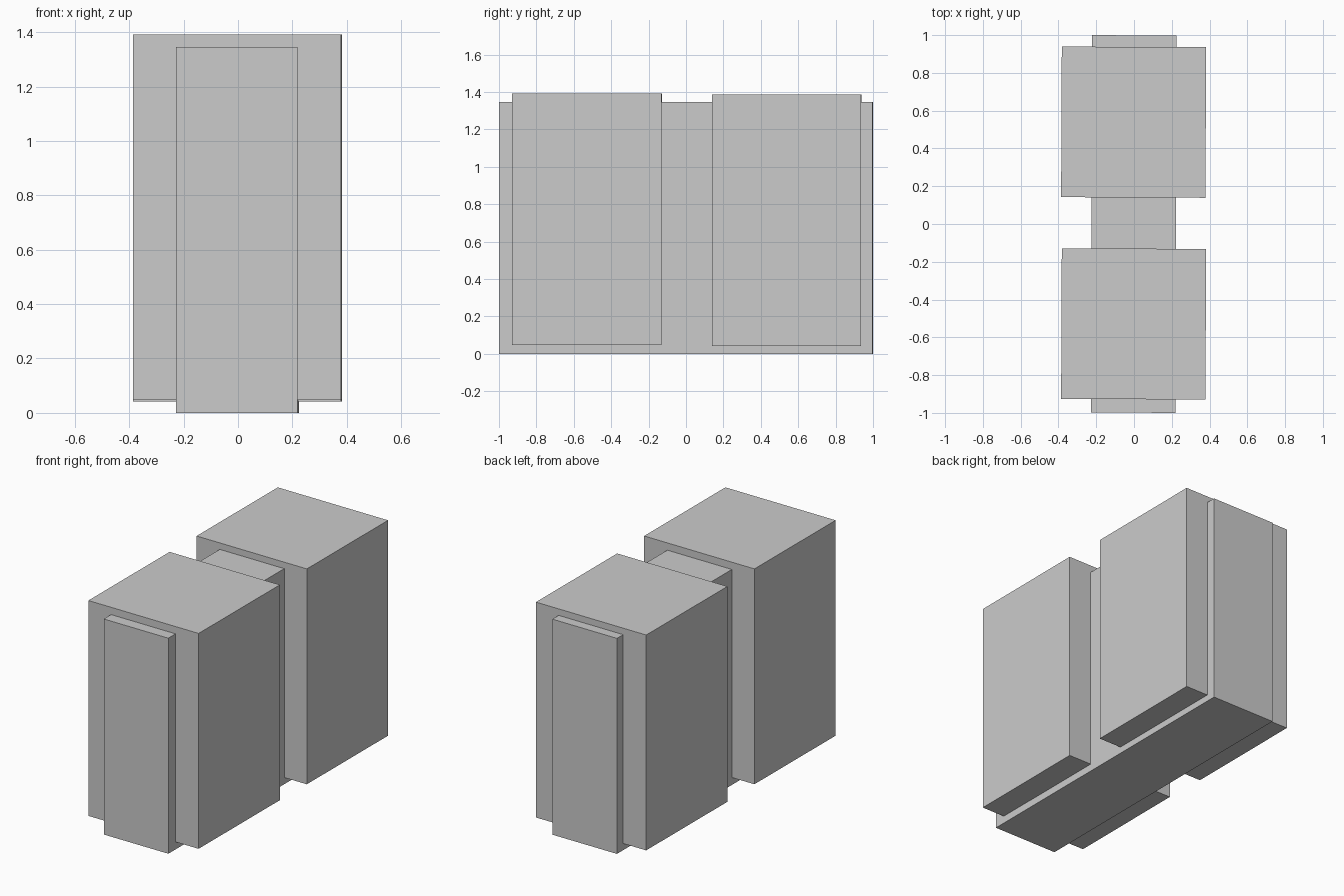
import bpy
from math import radians

if "Cube" in bpy.data.objects:
    bpy.data.objects.remove(bpy.data.objects["Cube"])


def box(name, center, size, turn):
    """Axis box with a very slight turn about z."""
    bpy.ops.mesh.primitive_cube_add(size=1, location=center)
    ob = bpy.context.object
    ob.name = name
    ob.scale = size
    bpy.ops.object.transform_apply(location=False, rotation=False, scale=True)
    ob.rotation_euler.z = radians(turn)
    return ob


# Long narrow core running front to back
box("core_slab", (-0.002, 0, 0.673), (0.447, 1.998, 1.346), -0.16)

# Two wide blocks wrapped around the core, raised a little off the ground
for name, y, z in (("front_block", -0.529, 0.719), ("back_block", 0.539, 0.714)):
    box(name, (-0.002, y, z), (0.764, 0.797, 1.345), -0.25)
